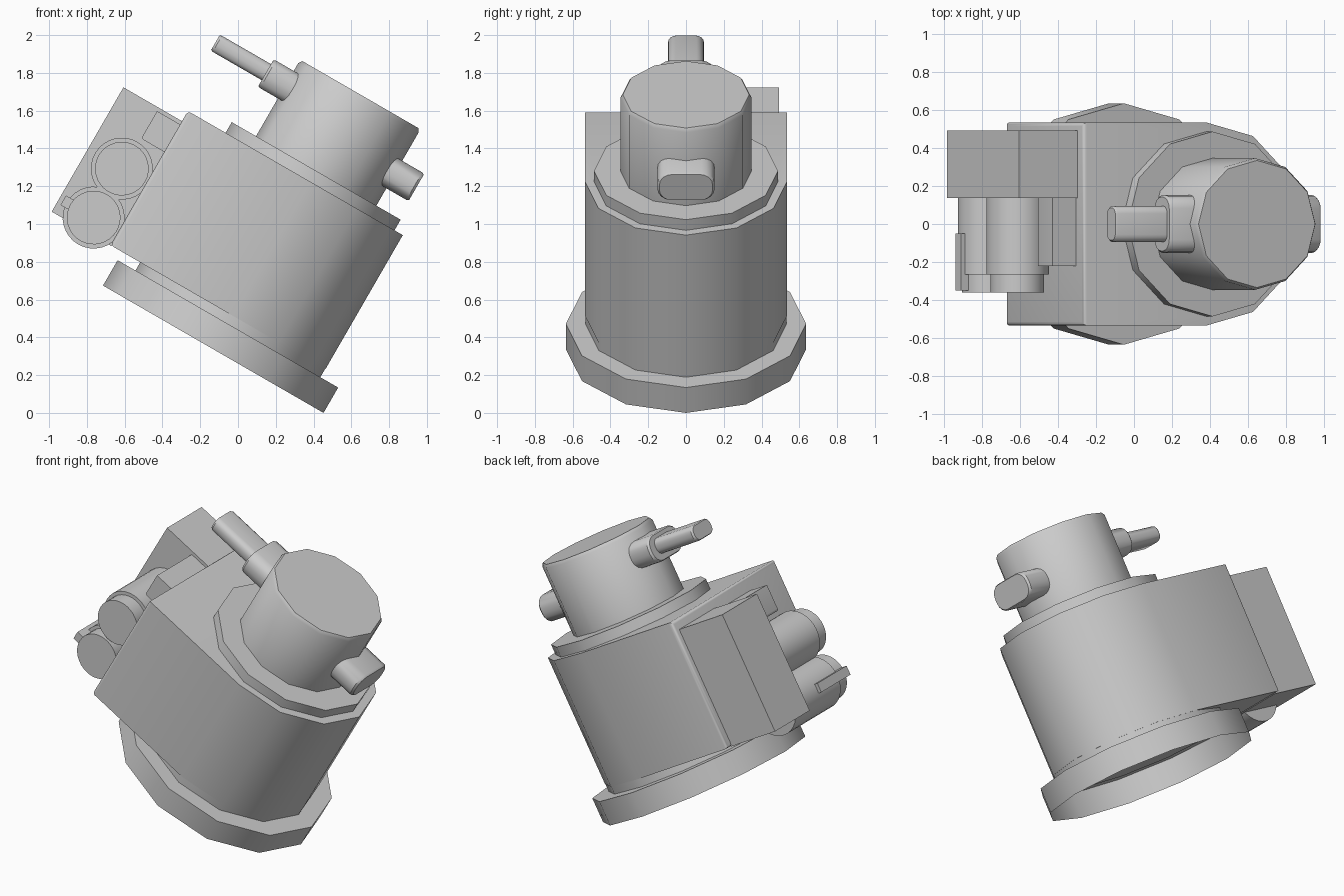
import bpy, bmesh, math
from mathutils import Matrix, Vector

old = bpy.data.objects.get("Cube")
if old:
    bpy.data.objects.remove(old, do_unlink=True)

grey = bpy.data.materials.new("plain grey")
grey.use_nodes = True
COLOUR = (0.6, 0.6, 0.6, 1)
grey.diffuse_color = COLOUR
grey.node_tree.nodes["Principled BSDF"].inputs["Base Color"].default_value = COLOUR

# The whole machine leans over by 30 degrees
TILT = Matrix.Translation((-0.131, 0, 0.337)) @ Matrix.Rotation(math.radians(30), 4, "Y")
STRETCH = 1.06

# How an outline point (a, b) at distance h maps to local space, per axis
AXES = {
    "x": lambda a, b, h: Vector((h, a, b)),
    "y": lambda a, b, h: Vector((a, h, b)),
    "z": lambda a, b, h: Vector((a, b, h)),
}


def loft(name, outline, levels, axis="z", centre=(0, 0), open_start=False, bevel=None):
    """Stack scaled copies of an outline along an axis; levels are (distance, scale)."""
    bm = bmesh.new()
    ca, cb = centre
    rings = [[bm.verts.new(AXES[axis](ca + a * s, cb + b * s, h)) for a, b in outline]
             for h, s in levels]
    n = len(outline)
    for low, high in zip(rings, rings[1:]):
        for i in range(n):
            j = (i + 1) % n
            bm.faces.new((low[i], low[j], high[j], high[i]))
    bm.faces.new(rings[-1])
    if not open_start:
        bm.faces.new(rings[0][::-1])
    bmesh.ops.recalc_face_normals(bm, faces=bm.faces)
    if bevel:
        width, rule = bevel
        edges = [e for e in bm.edges if all(rule(v.co) for v in e.verts)]
        bmesh.ops.bevel(bm, geom=edges, offset=width, segments=3, profile=0.5, affect="EDGES")
    mesh = bpy.data.meshes.new(name)
    bm.to_mesh(mesh)
    bm.free()
    mesh.materials.append(grey)
    obj = bpy.data.objects.new(name, mesh)
    bpy.context.collection.objects.link(obj)
    obj.matrix_world = TILT
    bpy.ops.object.select_all(action="DESELECT")
    obj.select_set(True)
    bpy.context.view_layer.objects.active = obj
    bpy.ops.object.shade_smooth_by_angle(angle=math.radians(35))
    return obj


def ring(radius, sides=12, stretch=STRETCH):
    return [(radius * stretch * math.cos(2 * math.pi * i / sides),
             radius * math.sin(2 * math.pi * i / sides)) for i in range(sides)]


def rounded(half_a, half_b, radius, steps=4):
    points = []
    for q, (sa, sb) in enumerate(((1, 1), (-1, 1), (-1, -1), (1, -1))):
        for k in range(steps + 1):
            t = math.pi / 2 * (q + k / steps)
            points.append((sa * (half_a - radius) + radius * math.cos(t),
                           sb * (half_b - radius) + radius * math.sin(t)))
    return points


def box(name, x, y, z, bevel=None):
    return loft(name, [(x[0], y[0]), (x[1], y[0]), (x[1], y[1]), (x[0], y[1])],
                [(z[0], 1), (z[1], 1)], bevel=bevel)


# Hollow foot and lower drum
loft("base_skirt", ring(0.636), [(0, 1), (0.155, 1)], open_start=True)
loft("lower_drum", ring(0.533), [(0.15, 1), (0.3, 1)])

# Main housing: half round in front, square behind
front_half = [p for p in ring(0.535) if p[0] > -0.001]
front_half.sort(key=lambda p: p[1])
loft("main_housing", front_half + [(-0.747, 0.535), (-0.747, -0.535)],
     [(0.205, 1), (1.025, 1)], bevel=(0.02, lambda co: co.x < -0.74))

# Collar and head
loft("collar", ring(0.487), [(1.02, 1), (1.09, 1)])
loft("head", ring(0.347), [(1.08, 1), (1.537, 1), (1.557, 0.965)])

# Flattened pipes on both sides of the head
wide = rounded(0.152, 0.084, 0.07)
narrow = rounded(0.095, 0.049, 0.04)
loft("outlet_spout", wide, [(0.2, 1), (0.49, 1), (0.503, 0.93)], "x", (0, 1.28))
loft("handle_socket", wide, [(-0.2, 1), (-0.477, 1), (-0.49, 0.93)], "x", (0, 1.405))
loft("handle_rod", narrow, [(-0.4, 1), (-0.79, 1), (-0.802, 0.9)], "x", (0, 1.411))

# Side unit: box, bracket and two canisters
box("side_box", (-1.105, -0.74), (0.137, 0.493), (0.203, 0.963))
box("bracket", (-0.888, -0.74), (-0.22, 0.15), (0.775, 0.943),
    bevel=(0.015, lambda co: co.x < -0.88 and co.z < 0.78))
for name, height in (("upper", 0.586), ("lower", 0.287)):
    loft(name + "_canister", ring(0.164, 32, 1), [(0.2, 1), (-0.265, 1)], "y", (-0.897, height))
    loft(name + "_canister_cap", ring(0.142, 32, 1), [(-0.25, 1), (-0.36, 1)], "y",
         (-0.897, height))
box("canister_latch", (-1.082, -1.03), (-0.35, -0.05), (0.257, 0.315))
